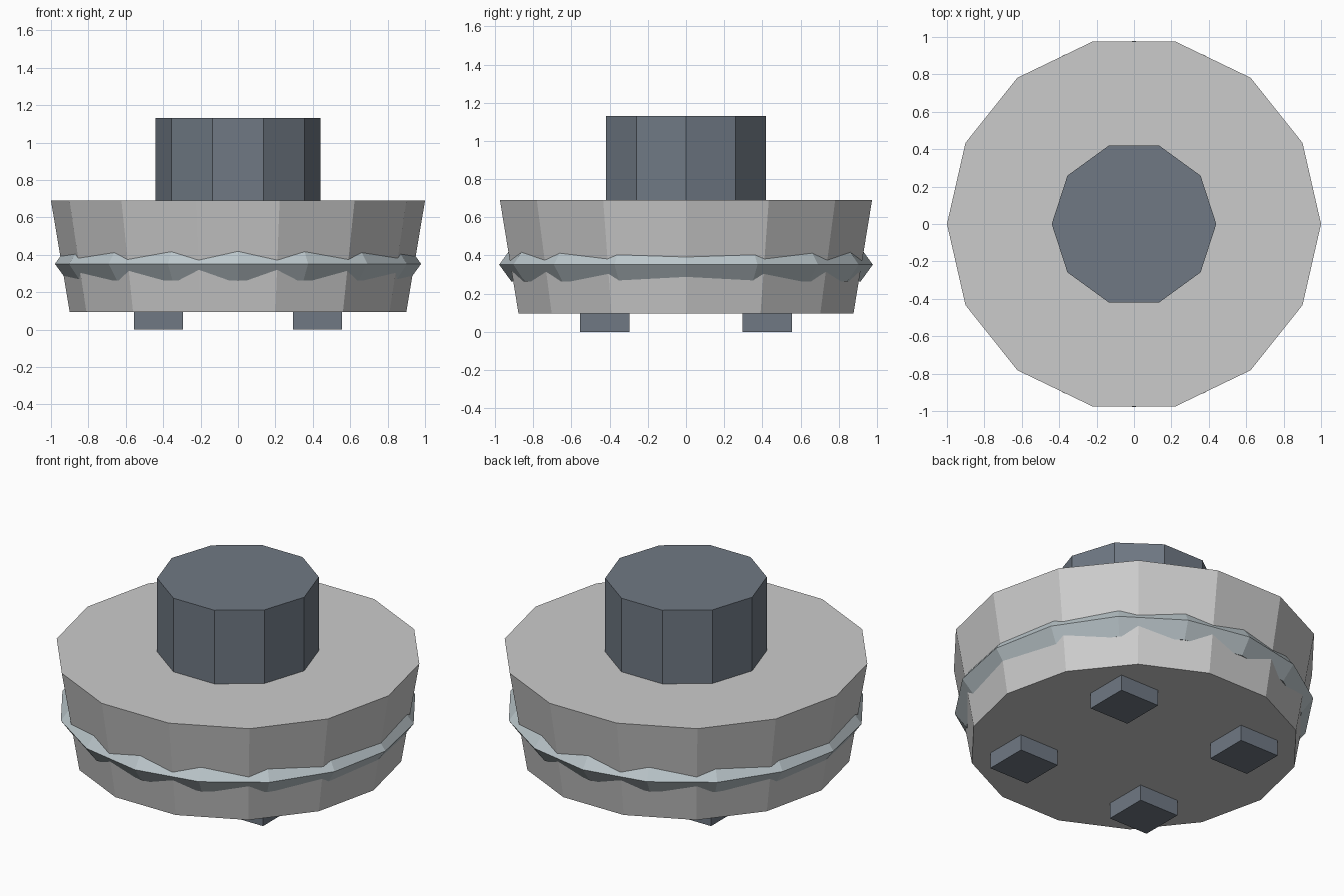
import bpy

if "Cube" in bpy.data.objects:
    bpy.data.objects.remove(bpy.data.objects["Cube"])

def material(name, rgb):
    m = bpy.data.materials.new(name)
    m.diffuse_color = (*rgb, 1)
    m.use_nodes = True
    m.node_tree.nodes["Principled BSDF"].inputs["Base Color"].default_value = m.diffuse_color
    return m

slate = material("slate", (0.16, 0.19, 0.23))
pale = material("pale_steel", (0.50, 0.57, 0.60))

def finish(name, mat=None):
    ob = bpy.context.object
    ob.name = name
    if mat:
        ob.data.materials.append(mat)
    return ob

def frustum(name, sides, r_low, r_high, z0, z1, mat=None):
    bpy.ops.mesh.primitive_cone_add(vertices=sides, radius1=r_low, radius2=r_high,
                                    depth=z1 - z0, location=(0, 0, (z0 + z1) / 2))
    ob = finish(name, mat)
    # turn so that one corner lies on +x
    for v in ob.data.vertices:
        v.co.x, v.co.y = v.co.y, -v.co.x
    return ob

# tapered body and the knob on top
frustum("body", 14, 0.90, 1.00, 0.095, 0.69)
frustum("top_knob", 10, 0.44, 0.44, 0.69, 1.132, slate)

# faceted band around the body
bpy.ops.mesh.primitive_torus_add(major_segments=16, minor_segments=5,
                                 major_radius=0.886, minor_radius=0.093,
                                 location=(0, 0, 0.352))
finish("band", pale)

# four square feet
for sx, side in ((-1, "left"), (1, "right")):
    for sy, end in ((-1, "front"), (1, "back")):
        bpy.ops.mesh.primitive_cube_add(size=1, location=(sx * 0.425, sy * 0.425, 0.0475))
        ob = finish(f"foot_{end}_{side}", slate)
        for v in ob.data.vertices:
            v.co.x *= 0.26
            v.co.y *= 0.26
            v.co.z *= 0.095
